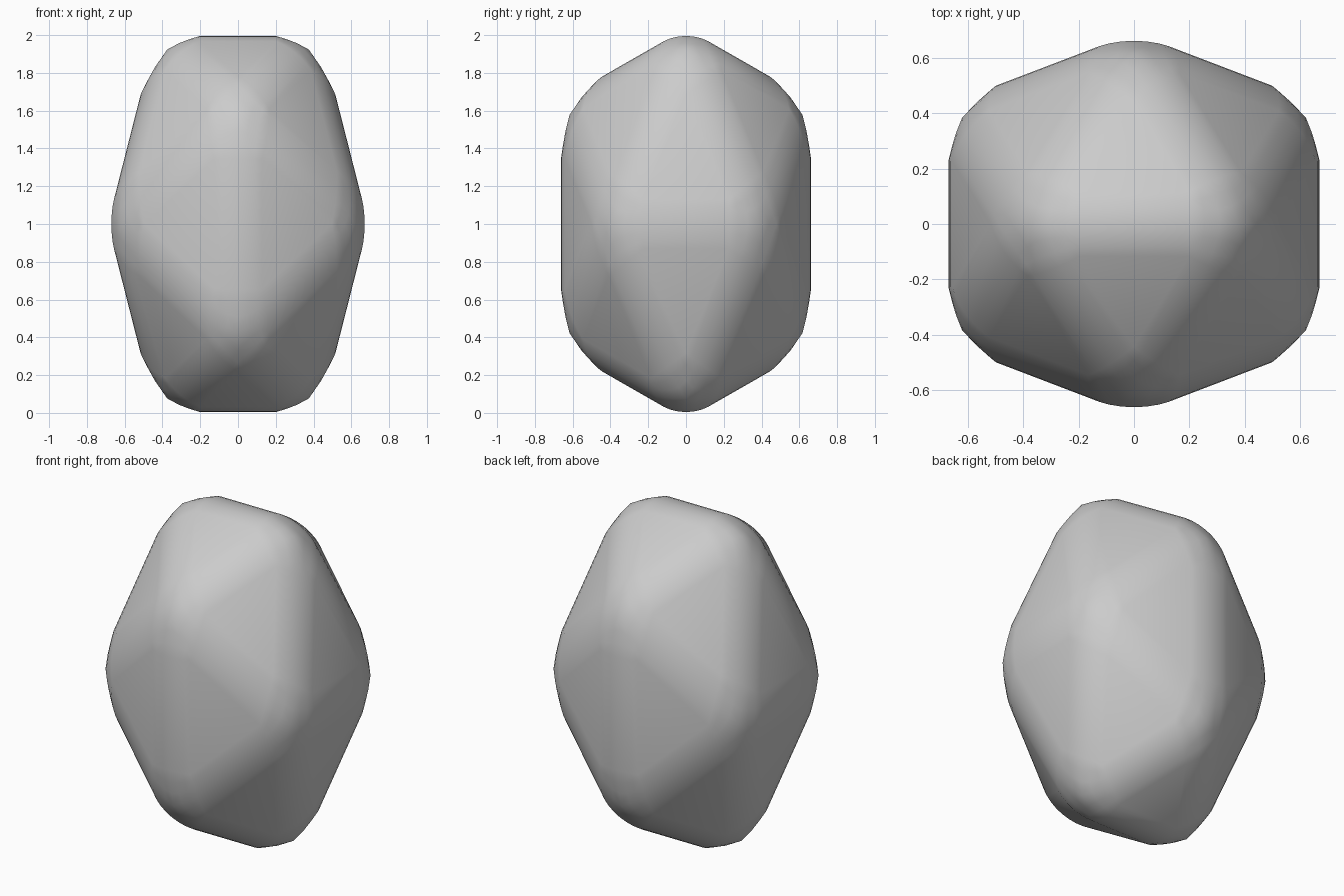
import bpy
import bmesh

# Remove the default object
cube = bpy.data.objects.get("Cube")
if cube:
    bpy.data.objects.remove(cube, do_unlink=True)

PHI = (1 + 5 ** 0.5) / 2
UNIT = 0.69 / PHI      # half an edge of the icosahedron
STRETCH = 1.5          # taller than wide
ROUNDING = 0.135

# Plain grey stone
grey = bpy.data.materials.new("stone_grey")
grey.use_nodes = True
colour = (0.6, 0.6, 0.6, 1)
grey.diffuse_color = colour
grey.node_tree.nodes["Principled BSDF"].inputs["Base Color"].default_value = colour

# Stretched icosahedron: the hull of three crossed golden rectangles
bm = bmesh.new()
for a in (-1, 1):
    for b in (-PHI, PHI):
        for x, y, z in ((a, 0, b), (0, b, a), (b, a, 0)):
            bm.verts.new((x * UNIT, y * UNIT, z * UNIT * STRETCH + 1))
bmesh.ops.convex_hull(bm, input=bm.verts)
bmesh.ops.recalc_face_normals(bm, faces=bm.faces)
mesh = bpy.data.meshes.new("rounded_stone")
bm.to_mesh(mesh)
bm.free()
mesh.materials.append(grey)
stone = bpy.data.objects.new("rounded_stone", mesh)
bpy.context.collection.objects.link(stone)

# Soft, evenly rounded edges
bevel = stone.modifiers.new("rounded_edges", "BEVEL")
bevel.limit_method = "NONE"
bevel.width = ROUNDING
bevel.segments = 6
mesh.shade_smooth()
